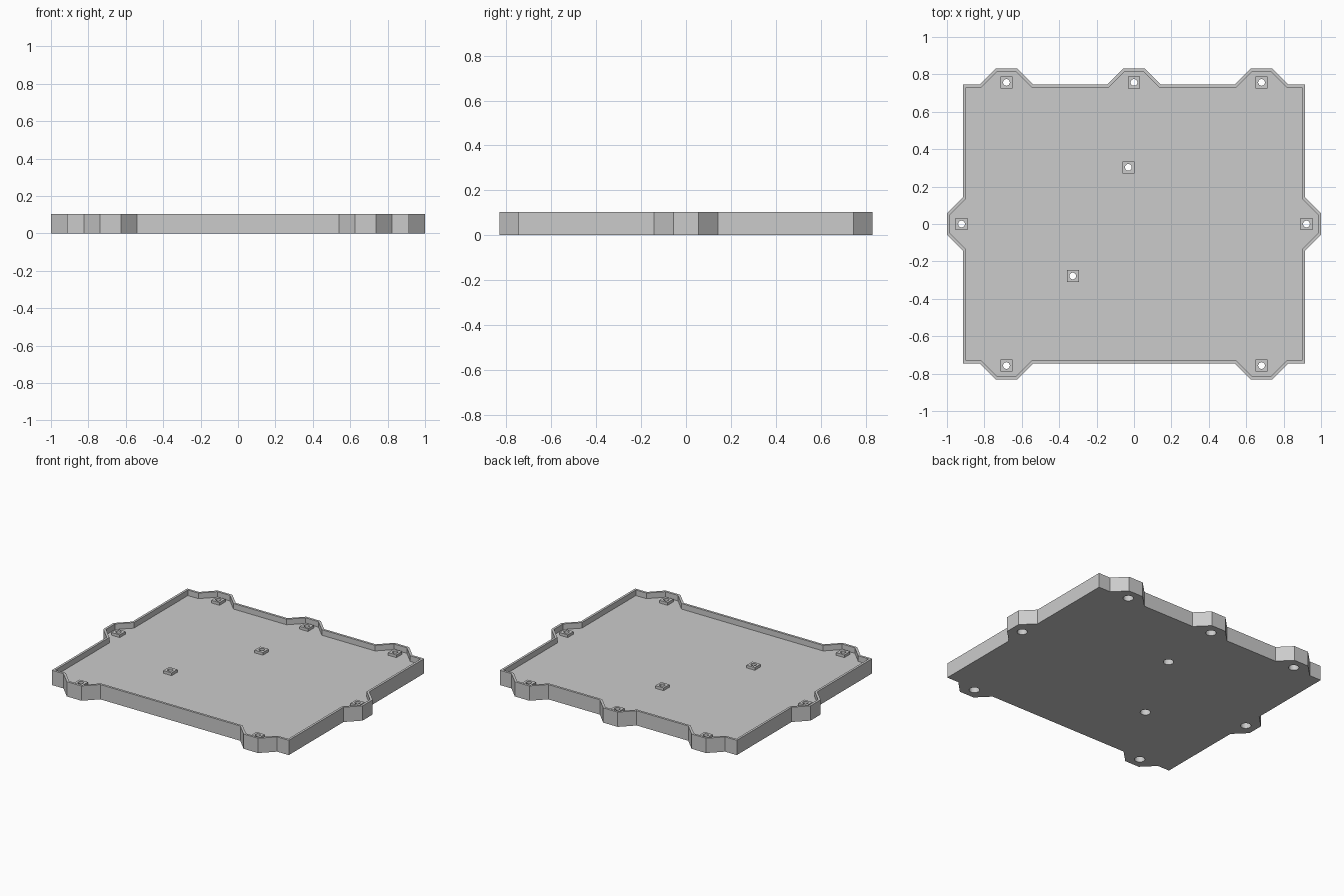
import bpy
import bmesh
from mathutils import Vector, Matrix

if "Cube" in bpy.data.objects:
    bpy.data.objects.remove(bpy.data.objects["Cube"])

HEIGHT, FLOOR, WALL = 0.103, 0.064, 0.016
HALF_X, HALF_Y, REACH = 0.914, 0.746, 0.086
TAB_BASE, TAB_TIP = 0.142, 0.056
BOSS_SIZE, BOSS_TOP = 0.064, 0.083
HOLE_RADIUS, RECESS_RADIUS, RECESS_DEPTH = 0.018, 0.033, 0.046
TAB_X = 0.682

# One grey plastic
grey = bpy.data.materials.new("grey plastic")
grey.use_nodes = True
colour = (0.6, 0.6, 0.6, 1)
grey.diffuse_color = colour
grey.node_tree.nodes["Principled BSDF"].inputs["Base Color"].default_value = colour


def make_object(name, bm):
    bmesh.ops.recalc_face_normals(bm, faces=bm.faces)
    mesh = bpy.data.meshes.new(name)
    bm.to_mesh(mesh)
    bm.free()
    mesh.materials.append(grey)
    obj = bpy.data.objects.new(name, mesh)
    bpy.context.collection.objects.link(obj)
    return obj


def side(half_length, distance, outward, tabs):
    """Points of one side, anticlockwise, with a chamfered tab at each centre."""
    out = Vector(outward)
    along = Vector((-out.y, out.x))
    points = [out * distance - along * half_length]
    for c in tabs:
        for offset, reach in ((-TAB_BASE, 0), (-TAB_TIP, REACH), (TAB_TIP, REACH), (TAB_BASE, 0)):
            points.append(along * (c + offset) + out * (distance + reach))
    return points


def inset(points, width):
    """Mitred parallel copy of an anticlockwise outline."""
    result = []
    for i, p in enumerate(points):
        a = (p - points[i - 1]).normalized()
        b = (points[(i + 1) % len(points)] - p).normalized()
        na, nb = Vector((-a.y, a.x)), Vector((-b.y, b.x))
        result.append(p + (na + nb) * width / (1 + na.dot(nb)))
    return result


def drill(targets, spots, radius, top):
    """Cut a round hole at every spot, from below the tray up to the given height."""
    bm = bmesh.new()
    bottom = -0.1
    for x, y in spots:
        bmesh.ops.create_cone(bm, cap_ends=True, segments=24, radius1=radius, radius2=radius,
                              depth=top - bottom,
                              matrix=Matrix.Translation((x, y, (top + bottom) / 2)))
    cutter = make_object("hole_cutter", bm)
    cutter.hide_render = True
    for obj in targets:
        cut = obj.modifiers.new("holes", "BOOLEAN")
        cut.operation = "DIFFERENCE"
        cut.solver = "EXACT"
        cut.object = cutter
        bpy.context.view_layer.objects.active = obj
        bpy.ops.object.modifier_apply(modifier=cut.name)
    bpy.data.objects.remove(cutter)


# Tray: outer wall, rim, inner wall and floor
outer = (side(HALF_X, HALF_Y, (0, -1), [-TAB_X, TAB_X])
         + side(HALF_Y, HALF_X, (1, 0), [0])
         + side(HALF_X, HALF_Y, (0, 1), [-TAB_X, 0, TAB_X])
         + side(HALF_Y, HALF_X, (-1, 0), [0]))
inner = inset(outer, WALL)
bm = bmesh.new()
rings = [[bm.verts.new((p.x, p.y, z)) for p in loop]
         for loop, z in ((outer, 0), (outer, HEIGHT), (inner, HEIGHT), (inner, FLOOR))]
for low, high in zip(rings, rings[1:]):
    for i in range(len(low)):
        j = (i + 1) % len(low)
        bm.faces.new((low[i], low[j], high[j], high[i]))
bm.faces.new(rings[0])
bm.faces.new(rings[-1])
tray = make_object("tray", bm)

# Screw bosses: one in each tab and two on the floor
spots = [(x, 0.757) for x in (-TAB_X, 0, TAB_X)]
spots += [(x, -0.757) for x in (-TAB_X, TAB_X)]
spots += [(-0.922, 0), (0.922, 0), (-0.03, 0.303), (-0.327, -0.278)]
bm = bmesh.new()
for x, y in spots:
    bottom = FLOOR - 0.003
    place = Matrix.Translation((x, y, (bottom + BOSS_TOP) / 2))
    bmesh.ops.create_cube(bm, size=1, matrix=place @ Matrix.Diagonal(
        (BOSS_SIZE, BOSS_SIZE, BOSS_TOP - bottom, 1)))
bosses = make_object("screw_bosses", bm)

# Screw holes right through, with wider head recesses underneath
drill([tray, bosses], spots, HOLE_RADIUS, HEIGHT)
drill([tray], spots, RECESS_RADIUS, RECESS_DEPTH)
